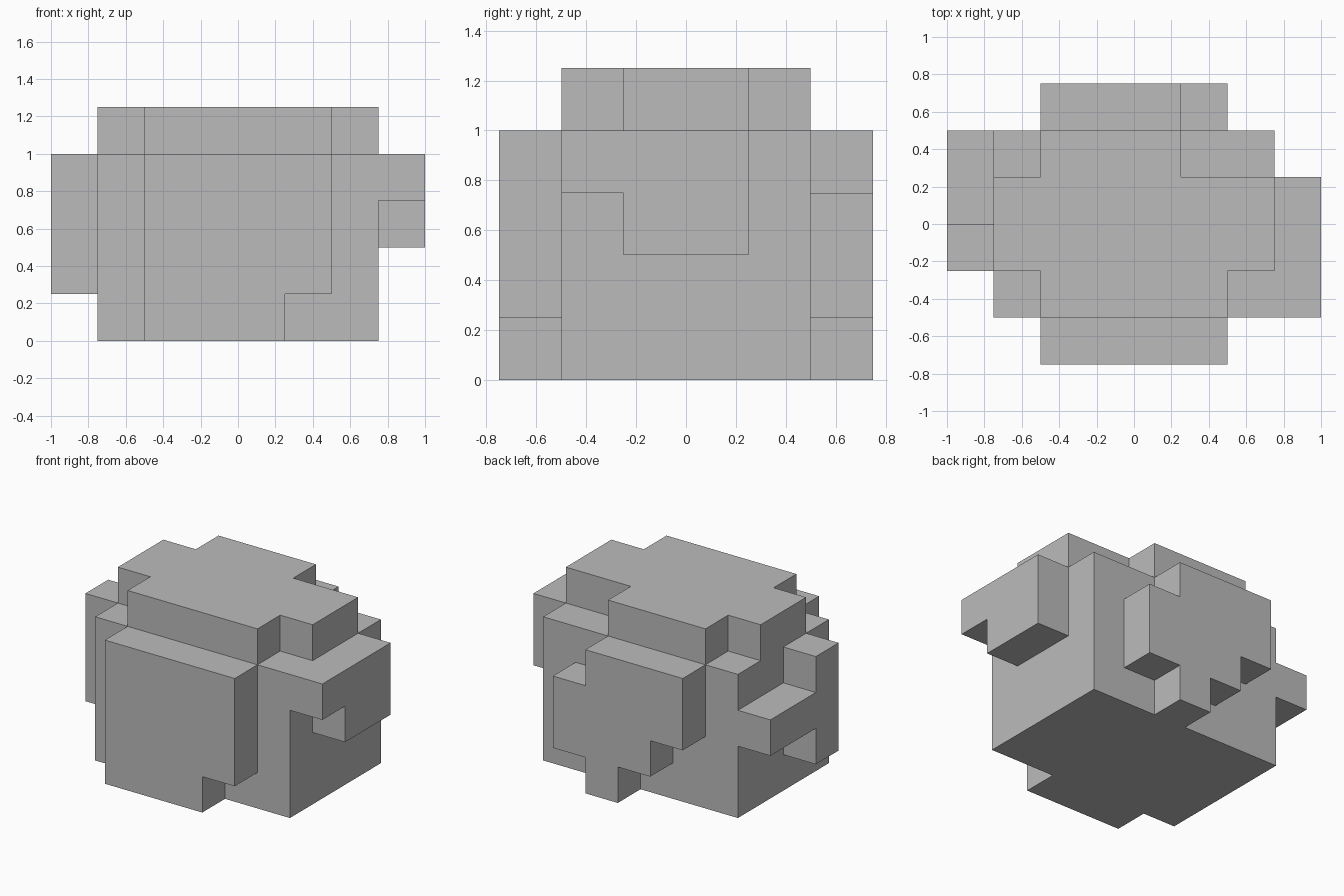
import bpy
import bmesh
from mathutils import Vector

if "Cube" in bpy.data.objects:
    bpy.data.objects.remove(bpy.data.objects["Cube"])

grey = bpy.data.materials.new("plain grey")
grey.diffuse_color = (0.5, 0.5, 0.5, 1)
grey.use_nodes = True
grey.node_tree.nodes["Principled BSDF"].inputs["Base Color"].default_value = grey.diffuse_color

U = 0.25  # one block


def slab(name, axis, start, thickness, outline):
    """Extrude an outline (in block units) along an axis: 0 = x, 1 = y, 2 = z."""
    def place(a, b):
        co = [a, b]
        co.insert(axis, start)
        return Vector(co) * U

    bm = bmesh.new()
    face = bm.faces.new([bm.verts.new(place(a, b)) for a, b in outline])
    step = Vector((0, 0, 0))
    step[axis] = thickness * U
    ext = bmesh.ops.extrude_face_region(bm, geom=[face], use_keep_orig=True)
    moved = [g for g in ext["geom"] if isinstance(g, bmesh.types.BMVert)]
    bmesh.ops.translate(bm, verts=moved, vec=step)
    bmesh.ops.recalc_face_normals(bm, faces=bm.faces)
    mesh = bpy.data.meshes.new(name)
    bm.to_mesh(mesh)
    bm.free()
    mesh.materials.append(grey)
    obj = bpy.data.objects.new(name, mesh)
    bpy.context.collection.objects.link(obj)
    return obj


# Solid central block
slab("core", 2, 0, 4, [(-3, -2), (3, -2), (3, 2), (-3, 2)])

# Stepped plates, one on each exposed side (outlines in x,z / y,z / x,y)
slab("front_plate", 1, -3, 1,
     [(-2, 0), (1, 0), (1, 1), (2, 1), (2, 4), (-2, 4)])
slab("back_plate", 1, 2, 1,
     [(-2, 2), (-1, 2), (-1, 1), (0, 1), (0, 0), (1, 0),
      (1, 1), (2, 1), (2, 3), (1, 3), (1, 4), (-2, 4)])
slab("right_plate", 0, 3, 1,
     [(-2, 3), (-1, 3), (-1, 2), (1, 2), (1, 4), (-2, 4)])
slab("left_plate", 0, -4, 1,
     [(-1, 1), (0, 1), (0, 2), (2, 2), (2, 3), (0, 3), (0, 4), (-1, 4)])
slab("top_plate", 2, 4, 1,
     [(-2, -2), (2, -2), (2, -1), (3, -1), (3, 1), (1, 1),
      (1, 2), (-2, 2), (-2, 1), (-3, 1), (-3, -1), (-2, -1)])
